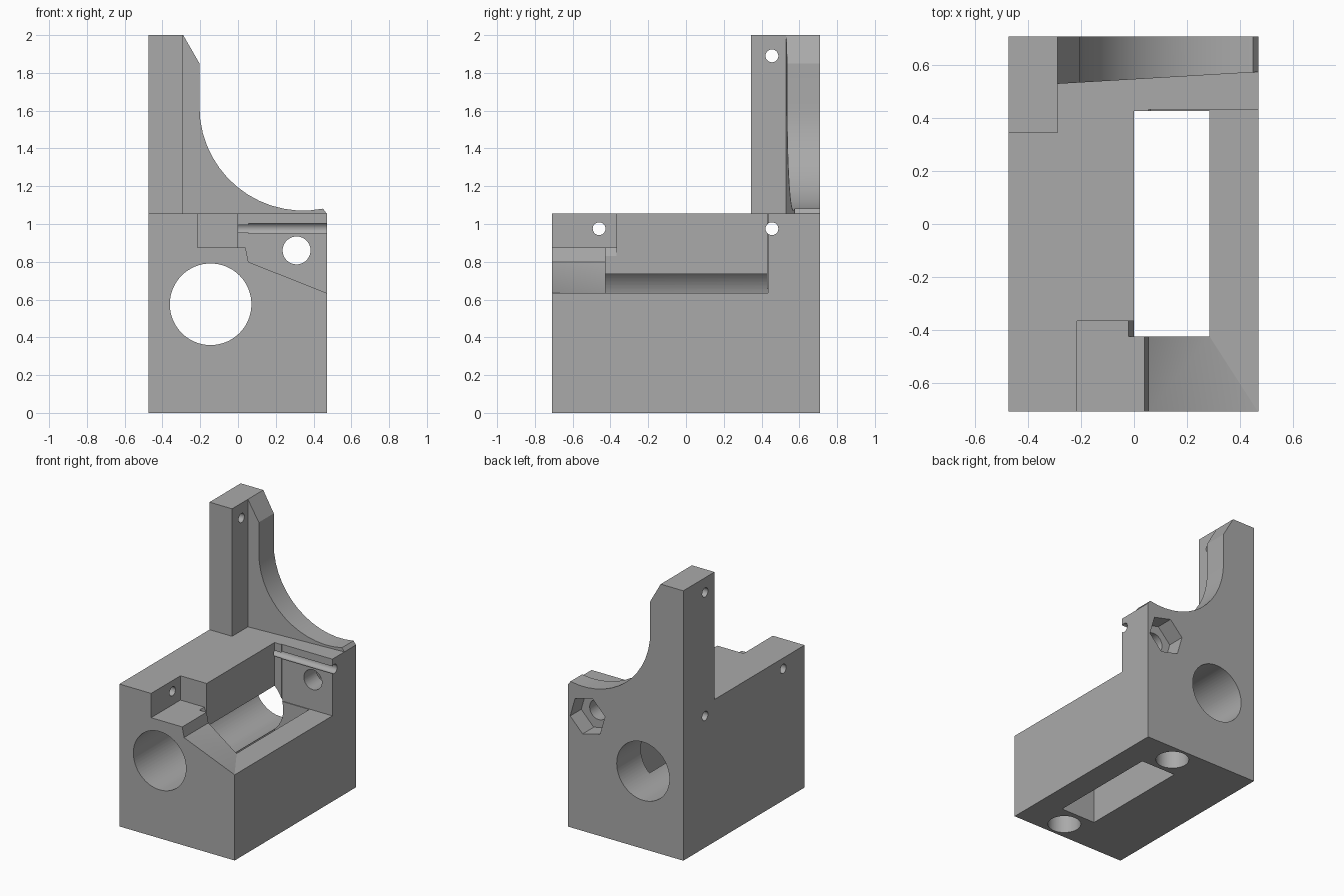
import bpy, bmesh
from math import sin, cos, pi, radians, asin
from mathutils import Matrix

if "Cube" in bpy.data.objects:
    bpy.data.objects.remove(bpy.data.objects["Cube"])

grey = bpy.data.materials.new("plain grey")
grey.use_nodes = True
grey.diffuse_color = (0.4, 0.4, 0.4, 1)
grey.node_tree.nodes["Principled BSDF"].inputs["Base Color"].default_value = (0.4, 0.4, 0.4, 1)


def finish(name, bm):
    bmesh.ops.recalc_face_normals(bm, faces=bm.faces)
    mesh = bpy.data.meshes.new(name)
    bm.to_mesh(mesh)
    bm.free()
    mesh.materials.append(grey)
    obj = bpy.data.objects.new(name, mesh)
    bpy.context.collection.objects.link(obj)
    return obj


def box(name, x, y, z):
    bm = bmesh.new()
    bmesh.ops.create_cube(bm, size=1)
    for v in bm.verts:
        v.co = [r[0] if c < 0 else r[1] for c, r in zip(v.co, (x, y, z))]
    return finish(name, bm)


def loft(name, near, far):
    """Solid between two matching rings of points."""
    bm = bmesh.new()
    a, b = ([bm.verts.new(p) for p in ring] for ring in (near, far))
    bm.faces.new(a)
    bm.faces.new(b[::-1])
    for i in range(len(a)):
        j = (i + 1) % len(a)
        bm.faces.new((a[i], b[i], b[j], a[j]))
    bmesh.ops.triangulate(bm, faces=[f for f in bm.faces if len(f.verts) == 4])
    return finish(name, bm)


def rod(name, axis, centre, radius, start, end, sides=48, turn=0.0):
    """Cylinder or prism along an axis; centre gives the other two coordinates."""
    def ring(at):
        pts = []
        for i in range(sides):
            t = turn + 2 * pi * i / sides
            p = [centre[0] + radius * cos(t), centre[1] + radius * sin(t)]
            p.insert("xyz".index(axis), at)
            pts.append(p)
        return pts
    return loft(name, ring(start), ring(end))


def combine(target, other, operation):
    mod = target.modifiers.new(operation.lower(), "BOOLEAN")
    mod.operation, mod.solver, mod.object = operation, "EXACT", other
    bpy.ops.object.select_all(action="DESELECT")
    bpy.context.view_layer.objects.active = target
    target.select_set(True)
    bpy.ops.object.modifier_apply(modifier=mod.name)
    bpy.data.objects.remove(other)


LEFT, RIGHT, FRONT, BACK, DECK = -0.475, 0.47, -0.71, 0.71, 1.055

# Main block with the tall corner column
body = box("bracket_body", (LEFT, RIGHT), (FRONT, BACK), (0, DECK))
combine(body, box("column", (LEFT, -0.29), (0.345, BACK), (0.8, 2)), "UNION")

# Concave rear plate with a slightly slanted front face
cx, cz, r = 0.345, 1.62, 0.549
a_end = pi * 1.5 + asin((0.45 - cx) / r)
profile = [(-0.4, 0.9), (-0.4, 2), (-0.29, 2), (-0.204, 1.85)]
profile += [(cx + r * cos(t), cz + r * sin(t))
            for t in (pi + (a_end - pi) * i / 14 for i in range(15))]
profile += [(RIGHT, DECK), (RIGHT, 0.9)]
slant = lambda x: 0.53 + (x + 0.29) * 0.059
combine(body, loft("rear_plate", [(x, slant(x), z) for x, z in profile],
                   [(x, BACK, z) for x, z in profile]), "UNION")

# Front step running into the sloping ramp
step = [(-0.215, 1.3), (-0.215, 0.875), (0.04, 0.875), (0.055, 0.8)]
near = step + [(RIGHT, 0.635), (0.6, 0.635), (0.6, 1.3)]
far = step + [(0.285, 0.635), (0.6, 0.635), (0.6, 1.3)]

cutters = [
    loft("ramp_cut", [(x, -0.712, z) for x, z in near], [(x, -0.423, z) for x, z in far]),
    box("step_cut", (-0.215, 0.02), (-0.6, -0.367), (0.875, 1.3)),
    loft("step_chamfer_cut", *[[(x, y, z) for x, z in
         ((-0.02, 0.875), (-0.02, 0.9), (0.02, 0.9), (0.02, 0.785))] for y in (-0.425, -0.367)]),
    # Side pocket and the slot through the floor
    box("pocket_cut", (0, 0.6), (-0.425, 0.428), (0.635, 1.3)),
    box("pocket_relief_cut", (0.055, 0.6), (0.3, 0.434), (0.635, DECK)),
    box("slot_cut", (0, 0.285), (-0.425, 0.428), (-0.1, 0.8)),
    # Long bore, nut pocket and its bolt hole
    rod("bore_cut", "y", (-0.145, 0.575), 0.216, -1, 1, 64),
    rod("bolt_cut", "y", (0.31, 0.86), 0.074, 0.3, 1, 32),
    rod("nut_cut", "y", (0.31, 0.86), 0.147, 0.58, 1, 6, radians(-14)),
]
# Cross pin holes
for i, (y, z) in enumerate(((-0.46, 0.975), (0.455, 0.975), (0.455, 1.89))):
    cutters.append(rod(f"pin_cut_{i}", "x", (y, z), 0.034, -1, 1, 24))
# Blind mounting holes underneath
for y in (-0.575, 0.575):
    cutters.append(rod("mount_cut", "z", (0.14, y), 0.113, -0.1, 0.35, 40))

for cutter in cutters:
    combine(body, cutter, "DIFFERENCE")

bpy.ops.object.select_all(action="DESELECT")
body.select_set(True)
bpy.context.view_layer.objects.active = body
bpy.ops.object.shade_smooth_by_angle(angle=radians(20))
